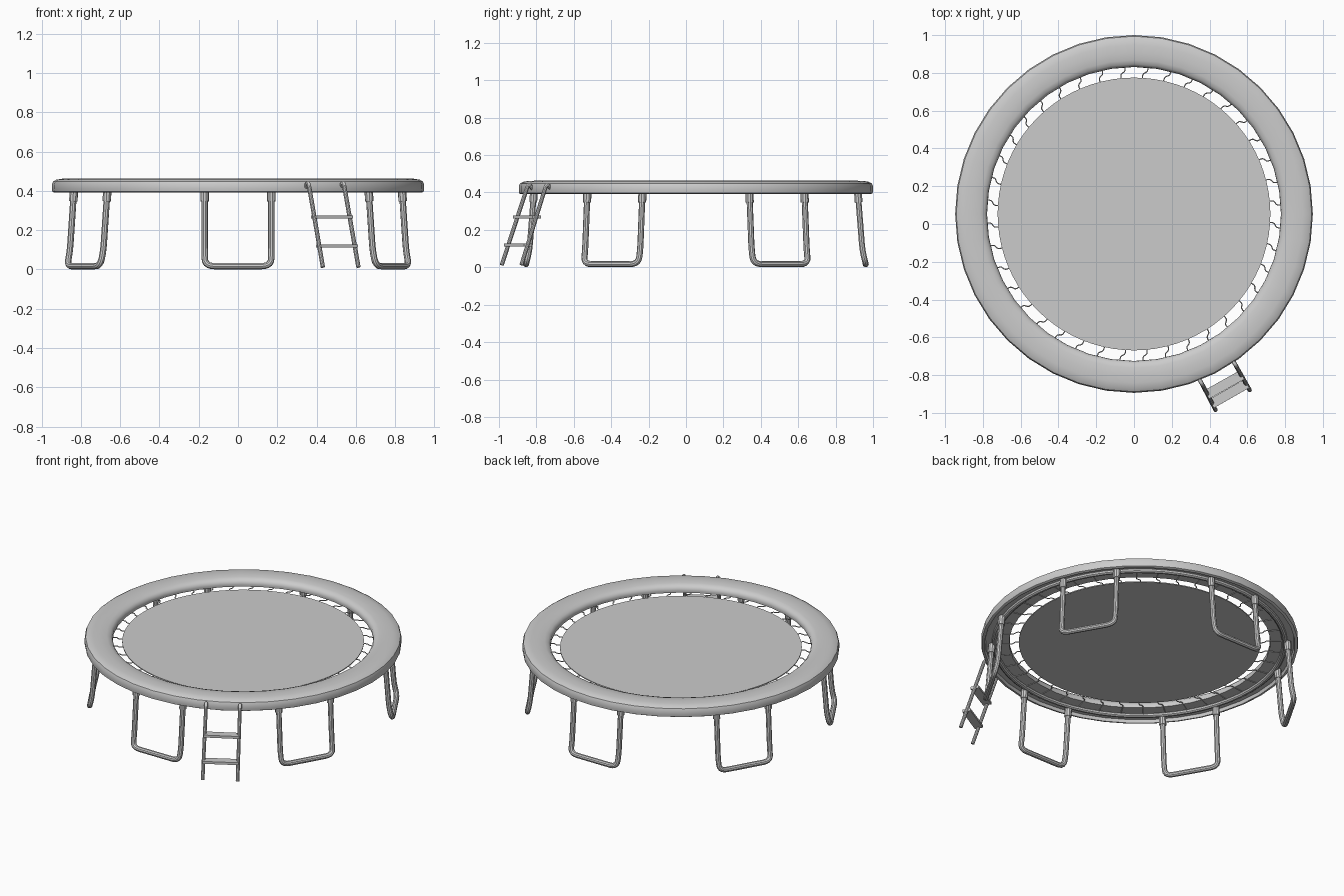
import bpy, bmesh
from math import sin, cos, pi, radians
from mathutils import Vector

if "Cube" in bpy.data.objects:
    bpy.data.objects.remove(bpy.data.objects["Cube"])

CENTRE = Vector((0, 0.053, 0))


def smooth(ob, angle=35):
    bpy.ops.object.select_all(action='DESELECT')
    ob.select_set(True)
    bpy.context.view_layer.objects.active = ob
    bpy.ops.object.shade_smooth_by_angle(angle=radians(angle))


def lathe(name, profile, segments, closed=True):
    """Spin an (r, z) profile round the trampoline centre."""
    bm = bmesh.new()
    rings = []
    for i in range(segments):
        a = 2 * pi * i / segments
        rings.append([bm.verts.new((r * cos(a), r * sin(a), z)) for r, z in profile])
    n = len(profile)
    for i in range(segments):
        p, q = rings[i], rings[(i + 1) % segments]
        for j in range(n if closed else n - 1):
            k = (j + 1) % n
            bm.faces.new((p[j], q[j], q[k], p[k]))
    bmesh.ops.recalc_face_normals(bm, faces=bm.faces)
    me = bpy.data.meshes.new(name)
    bm.to_mesh(me)
    bm.free()
    ob = bpy.data.objects.new(name, me)
    ob.location = CENTRE
    bpy.context.collection.objects.link(ob)
    smooth(ob)
    return ob


def fillet(pts, radius, steps=5):
    """Round the inner corners of a polyline."""
    pts = [Vector(p) for p in pts]
    out = [pts[0]]
    for a, b, c in zip(pts, pts[1:], pts[2:]):
        s = b + (a - b).normalized() * min(radius, (a - b).length * 0.5)
        e = b + (c - b).normalized() * min(radius, (c - b).length * 0.5)
        for i in range(steps + 1):
            t = i / steps
            out.append(s * (1 - t) ** 2 + b * 2 * t * (1 - t) + e * t * t)
    return out + [pts[-1]]


def tube(name, paths, radius, res=3):
    """One mesh of round tubes along the given paths."""
    cu = bpy.data.curves.new(name, 'CURVE')
    cu.dimensions = '3D'
    cu.bevel_depth = radius
    cu.bevel_resolution = res
    cu.use_fill_caps = True
    for path in paths:
        sp = cu.splines.new('POLY')
        sp.points.add(len(path) - 1)
        for p, co in zip(sp.points, path):
            p.co = (*co, 1)
    ob = bpy.data.objects.new(name, cu)
    bpy.context.collection.objects.link(ob)
    bpy.ops.object.select_all(action='DESELECT')
    ob.select_set(True)
    bpy.context.view_layer.objects.active = ob
    bpy.ops.object.convert(target='MESH')
    smooth(bpy.context.object)


def polar(angle, r, t, z):
    """Point at radius r along angle, shifted t along the tangent."""
    c, s = cos(angle), sin(angle)
    return CENTRE + Vector((r * c - t * s, r * s + t * c, z))


# Padded rim with a shallow recess underneath
lathe("safety_pad", [
    (0.936, 0.391), (0.945, 0.396), (0.947, 0.41), (0.947, 0.433), (0.941, 0.448),
    (0.925, 0.457), (0.895, 0.462), (0.855, 0.463), (0.815, 0.460), (0.793, 0.453),
    (0.781, 0.440), (0.778, 0.425), (0.780, 0.411), (0.922, 0.411), (0.928, 0.391)], 40)

# Steel ring under the pad
lathe("frame_ring", [(0.866 + 0.017 * cos(i * pi / 5), 0.409 + 0.017 * sin(i * pi / 5))
                     for i in range(10)], 60)

# Jumping mat
bpy.ops.mesh.primitive_cylinder_add(vertices=80, radius=0.722, depth=0.006,
                                    location=CENTRE + Vector((0, 0, 0.414)))
mat = bpy.context.object
mat.name = "jumping_mat"
smooth(mat)

# Bent wire springs
springs = []
for i in range(40):
    a = 2 * pi * (i + 0.5) / 40
    shape = [(0.712, 0.012), (0.744, 0.012), (0.757, -0.013), (0.80, -0.013), (0.85, -0.013)]
    springs.append(fillet([polar(a, r, t, 0.413 if r < 0.76 else 0.4095)
                           for r, t in shape], 0.012, 3))
tube("springs", springs, 0.003, 1)

# Six U-shaped legs with sleeves at the top
for n in range(6):
    a = radians(30 + 60 * n)
    path = [polar(a, 0.866, -0.17, 0.40), polar(a, 0.890, -0.17, 0.09),
            polar(a, 0.908, -0.168, 0.017), polar(a, 0.908, 0.168, 0.017),
            polar(a, 0.890, 0.17, 0.09), polar(a, 0.866, 0.17, 0.40)]
    tube(f"leg_{n + 1}", [fillet(path, 0.05, 5)], 0.0165)
    tube(f"leg_sleeves_{n + 1}",
         [[polar(a, 0.866, t, 0.405), polar(a, 0.870, t, 0.347)] for t in (-0.17, 0.17)], 0.022)

# Ladder rails, hooked over the rim
out = Vector((0.485, -0.875, 0))
feet = [Vector((0.432, -0.985, 0.012)), Vector((0.613, -0.880, 0.012))]
tops = [Vector((0.366, -0.858, 0.40)), Vector((0.545, -0.760, 0.40))]
rails = []
for f, t in zip(feet, tops):
    rails.append(fillet([f, t, t - out * 0.018 + Vector((0, 0, 0.048)),
                         t - out * 0.045 + Vector((0, 0, 0.02))], 0.03, 4))
tube("ladder_rails", rails, 0.011)

# Ladder treads
for n, z in enumerate((0.12, 0.268)):
    k = (z - 0.012) / 0.388
    a, b = (f.lerp(t, k) for f, t in zip(feet, tops))
    d = b - a
    bpy.ops.mesh.primitive_cube_add(size=1, location=(a + b) / 2)
    tread = bpy.context.object
    tread.name = f"ladder_tread_{n + 1}"
    tread.scale = (d.length + 0.008, 0.052, 0.016)
    tread.rotation_euler.z = Vector((1, 0)).angle_signed(d.xy) * -1
    bev = tread.modifiers.new("Bevel", 'BEVEL')
    bev.width = 0.004
    bev.segments = 2
